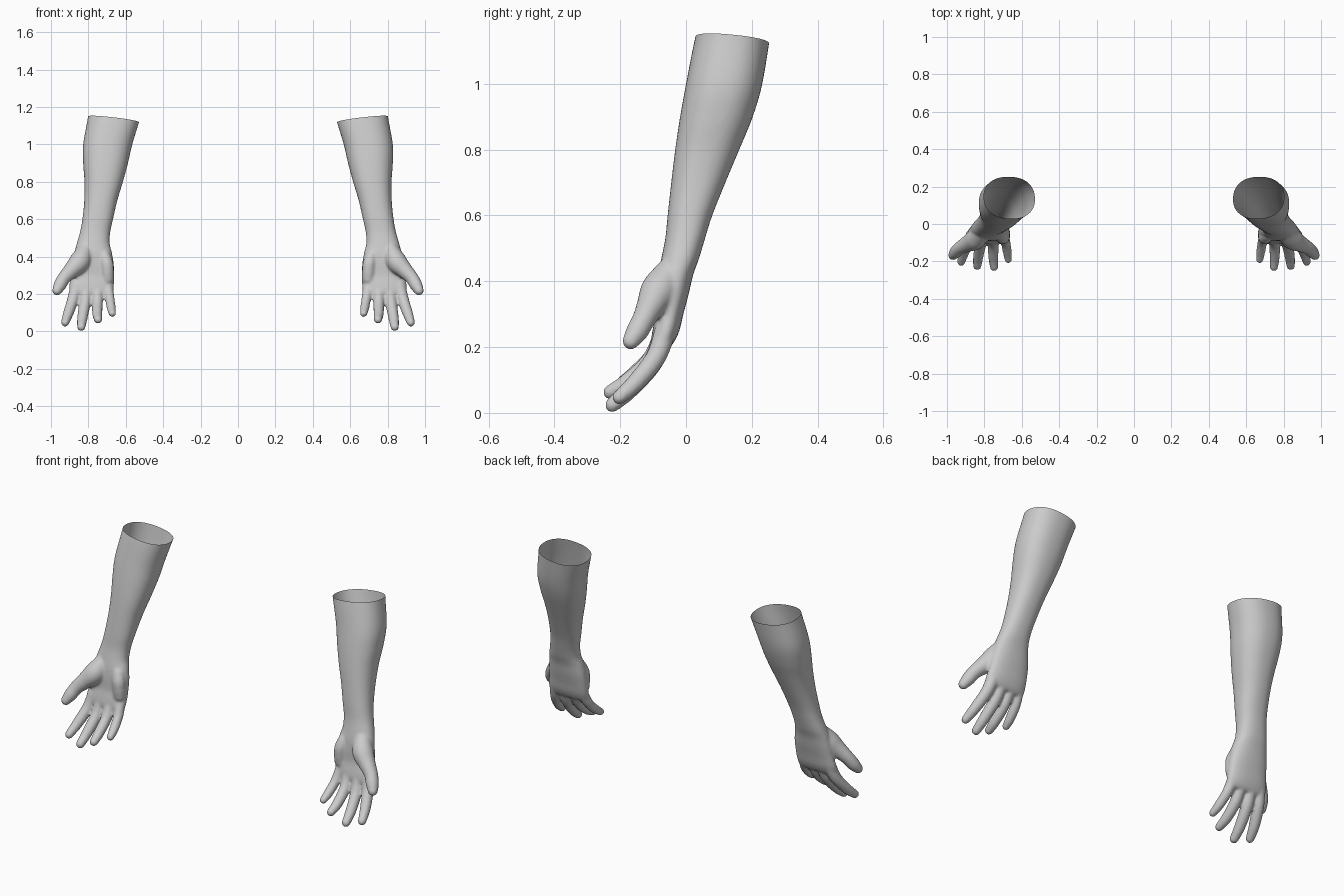
import bpy, bmesh, math
from mathutils import Vector, Matrix

if "Cube" in bpy.data.objects:
    bpy.data.objects.remove(bpy.data.objects["Cube"])


def spline(pts, steps=6):
    """Catmull-Rom interpolation of equal-length tuples."""
    out = []
    for i in range(len(pts) - 1):
        p0, p1, p2 = pts[max(i - 1, 0)], pts[i], pts[i + 1]
        p3 = pts[min(i + 2, len(pts) - 1)]
        for s in range(steps):
            t = s / steps
            out.append([0.5 * (2 * b + (c - a) * t + (2 * a - 5 * b + 4 * c - d) * t * t
                               + (3 * b - a - 3 * c + d) * t ** 3)
                        for a, b, c, d in zip(p0, p1, p2, p3)])
    out.append(list(pts[-1]))
    return out


def skin_rings(bm, rings):
    """Bridge rings of coordinates into a closed tube."""
    vs = [[bm.verts.new(c) for c in r] for r in rings]
    n = len(vs[0])
    for a, b in zip(vs, vs[1:]):
        for i in range(n):
            j = (i + 1) % n
            bm.faces.new((a[i], a[j], b[j], b[i]))
    bm.faces.new(vs[0][::-1])
    bm.faces.new(vs[-1])


def body(bm, sections, n=40, power=2.3):
    """Horizontal superellipse sections given as z, x0, x1, y0, y1."""
    rings = []
    for z, x0, x1, y0, y1 in spline(sections):
        ring = []
        for i in range(n):
            a = 2 * math.pi * i / n
            c, s = math.cos(a), math.sin(a)
            ring.append(((x0 + x1) / 2 + (x1 - x0) / 2 * math.copysign(abs(c) ** (2 / power), c),
                         (y0 + y1) / 2 + (y1 - y0) / 2 * math.copysign(abs(s) ** (2 / power), s), z))
        rings.append(ring)
    skin_rings(bm, rings)


def digit(bm, path, n=20):
    """Round tube along x, y, z, radius points with ball ends."""
    pts = spline(path)
    rings = []
    for i, (x, y, z, r) in enumerate(pts):
        d = Vector(pts[min(i + 1, len(pts) - 1)][:3]) - Vector(pts[max(i - 1, 0)][:3])
        q = d.to_track_quat('Z', 'Y')
        rings.append([Vector((x, y, z)) + q @ Vector((r * math.cos(2 * math.pi * k / n),
                                                      r * math.sin(2 * math.pi * k / n), 0))
                      for k in range(n)])
    skin_rings(bm, rings)
    for x, y, z, r in (path[0], path[-1]):
        bmesh.ops.create_uvsphere(bm, u_segments=20, v_segments=12, radius=r,
                                  matrix=Matrix.Translation((x, y, z)))


bm = bmesh.new()
# forearm, wrist and palm
body(bm, [
    (1.25, .500, .795, .060, .275), (1.15, .520, .802, .030, .257),
    (1.00, .565, .828, .000, .232), (.90, .588, .828, -.018, .203),
    (.80, .615, .821, -.033, .162), (.70, .645, .822, -.045, .120),
    (.60, .668, .832, -.056, .080), (.53, .683, .845, -.063, .058),
    (.47, .686, .862, -.075, .040), (.42, .674, .875, -.085, .022),
    (.36, .664, .885, -.090, .008), (.30, .662, .893, -.092, -.008),
    (.25, .663, .902, -.102, -.020), (.215, .667, .902, -.106, -.036),
    (.200, .680, .890, -.100, -.050)])
# heel of the palm on the little-finger side
digit(bm, [(.712, -.060, .40, .032), (.700, -.073, .35, .036), (.697, -.068, .28, .034)])
# thumb with its muscle
digit(bm, [(.815, -.040, .44, .042), (.845, -.080, .375, .056), (.892, -.107, .325, .044),
           (.930, -.128, .285, .036), (.953, -.150, .245, .034), (.968, -.168, .218, .026)])
# index, middle, ring and little fingers
digit(bm, [(.862, -.063, .250, .033), (.882, -.090, .172, .031),
           (.908, -.150, .095, .028), (.924, -.203, .047, .022)])
digit(bm, [(.808, -.065, .245, .033), (.818, -.100, .155, .031),
           (.832, -.170, .072, .028), (.838, -.224, .024, .023)])
digit(bm, [(.750, -.066, .240, .031), (.752, -.110, .155, .029),
           (.752, -.180, .092, .027), (.748, -.231, .063, .022)])
digit(bm, [(.697, -.066, .240, .029), (.686, -.100, .175, .026),
           (.677, -.153, .122, .024), (.672, -.190, .096, .020)])
bmesh.ops.recalc_face_normals(bm, faces=bm.faces)

me = bpy.data.meshes.new("left_arm")
bm.to_mesh(me)
bm.free()
arm = bpy.data.objects.new("left_arm", me)
bpy.context.collection.objects.link(arm)
bpy.context.view_layer.objects.active = arm
arm.select_set(True)

# fuse the parts into one skin and soften the joins
rm = arm.modifiers.new("fuse", 'REMESH')
rm.mode = 'VOXEL'
rm.voxel_size = .0065
sm = arm.modifiers.new("soften", 'SMOOTH')
sm.factor = .5
sm.iterations = 10
for m in ("fuse", "soften"):
    bpy.ops.object.modifier_apply(modifier=m)

# open, slanted cut at the elbow
bm = bmesh.new()
bm.from_mesh(arm.data)
bmesh.ops.bisect_plane(bm, geom=bm.verts[:] + bm.edges[:] + bm.faces[:], dist=1e-5,
                       plane_co=(.665, .14, 1.133), plane_no=(-.12, .10, 1), clear_outer=True)
for f in bm.faces:
    f.smooth = True
bm.to_mesh(arm.data)
bm.free()

# mirrored arm
twin = bpy.data.objects.new("right_arm", arm.data.copy())
twin.data.transform(Matrix.Diagonal((-1, 1, 1, 1)))
twin.data.flip_normals()
bpy.context.collection.objects.link(twin)
